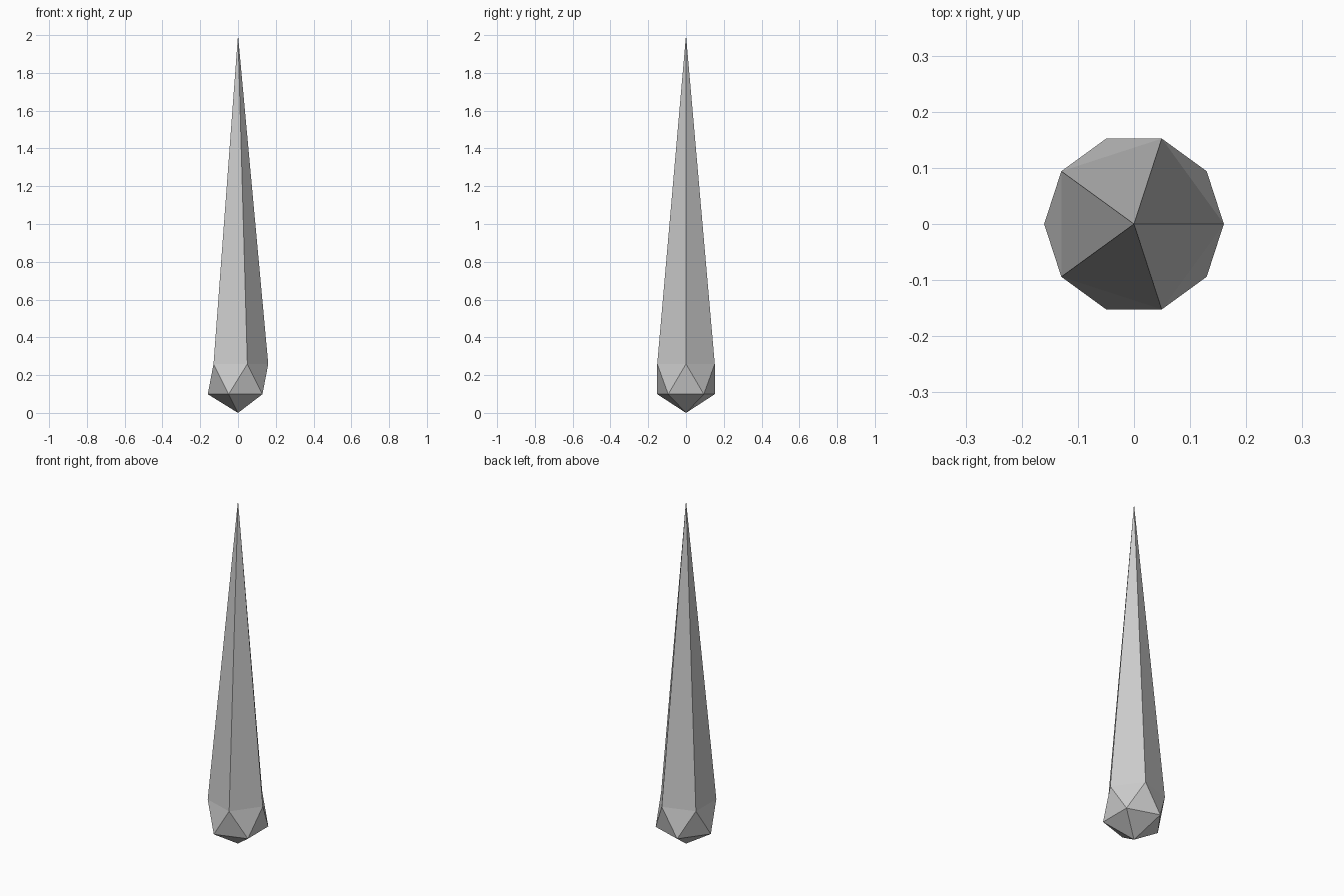
import bpy
import bmesh

if "Cube" in bpy.data.objects:
    bpy.data.objects.remove(bpy.data.objects["Cube"])

RADIUS = 0.179
HEIGHT = 2.0

# Icosahedron standing on the ground, with its top point drawn up into a spike
bm = bmesh.new()
bmesh.ops.create_icosphere(bm, subdivisions=1, radius=RADIUS)
bmesh.ops.translate(bm, verts=bm.verts, vec=(0, 0, RADIUS))
tip = max(bm.verts, key=lambda v: v.co.z)
tip.co.z = HEIGHT

mesh = bpy.data.meshes.new("spike")
bm.to_mesh(mesh)
bm.free()
spike = bpy.data.objects.new("spike", mesh)
bpy.context.collection.objects.link(spike)
